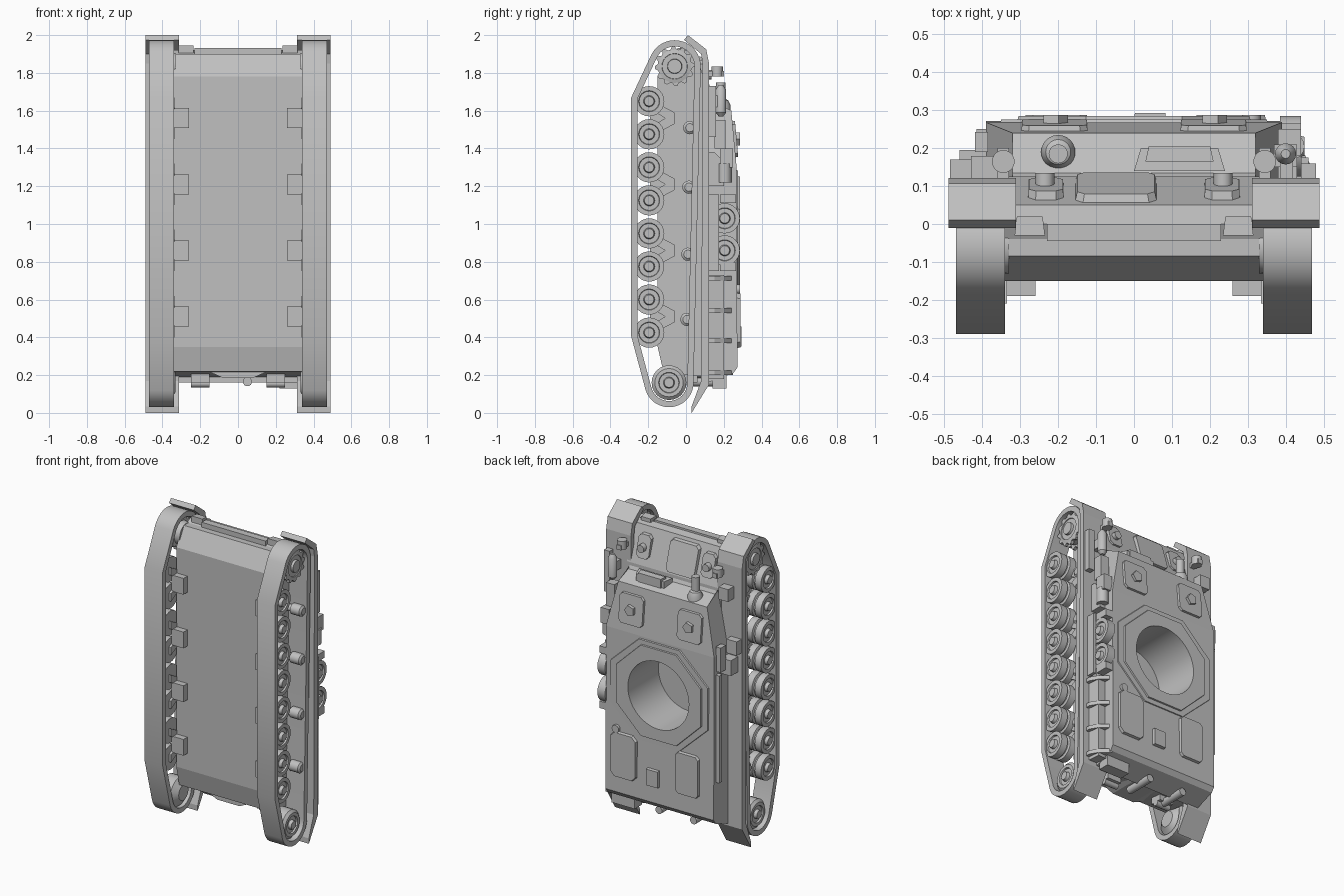
import bpy, bmesh, math
from mathutils import Vector
from mathutils.geometry import convex_hull_2d

if "Cube" in bpy.data.objects:
    bpy.data.objects.remove(bpy.data.objects["Cube"], do_unlink=True)

grey = bpy.data.materials.new("plain_grey")
grey.use_nodes = True
grey.diffuse_color = (0.53, 0.53, 0.53, 1)
grey.node_tree.nodes["Principled BSDF"].inputs["Base Color"].default_value = (0.53, 0.53, 0.53, 1)


def finish(name, bm, smooth=False):
    bmesh.ops.recalc_face_normals(bm, faces=bm.faces)
    mesh = bpy.data.meshes.new(name)
    bm.to_mesh(mesh)
    bm.free()
    mesh.materials.append(grey)
    ob = bpy.data.objects.new(name, mesh)
    bpy.context.collection.objects.link(ob)
    if smooth:
        bpy.ops.object.select_all(action="DESELECT")
        ob.select_set(True)
        bpy.context.view_layer.objects.active = ob
        bpy.ops.object.shade_smooth_by_angle(angle=math.radians(35))
    return ob


def loft(name, rings, smooth=False, closed=False):
    """Skin rings of equal length; cap the ends, or close into a loop."""
    bm = bmesh.new()
    vs = [[bm.verts.new(p) for p in ring] for ring in rings]
    n = len(vs[0])
    for a, b in zip(vs, vs[1:] + (vs[:1] if closed else [])):
        for i in range(n):
            j = (i + 1) % n
            bm.faces.new((a[i], a[j], b[j], b[i]))
    if not closed:
        bm.faces.new(vs[0])
        bm.faces.new(vs[-1])
    return finish(name, bm, smooth)


def prism_x(name, pts, lo, hi):
    return loft(name, [[(x, y, z) for y, z in pts] for x in (lo, hi)])


def prism_y(name, pts, lo, hi, inset=0.92):
    """Plate on the deck with a chamfered top edge."""
    cx = sum(p[0] for p in pts) / len(pts)
    cz = sum(p[1] for p in pts) / len(pts)
    top = [(cx + (x - cx) * inset, hi, cz + (z - cz) * inset) for x, z in pts]
    return loft(name, [[(x, lo, z) for x, z in pts], top])


def box(name, x, y, z, inset=1):
    return prism_y(name, [(x[0], z[0]), (x[1], z[0]), (x[1], z[1]), (x[0], z[1])], y[0], y[1], inset)


def lid(name, x, y, z, tilt=0, c=.02):
    """Plate with clipped corners, leaning back toward +z by the tilt."""
    (a, b), (l, h) = x, z
    pts = [(a + c, l), (b - c, l), (b, l + c), (b, h - c), (b - c, h), (a + c, h), (a, h - c), (a, l + c)]
    ob = prism_y(name, pts, y[0], y[1], .95)
    for v in ob.data.vertices:
        v.co.y -= (v.co.z - (l + h) / 2) * tilt
    return ob


def lathe(name, profile, centre, axis, seg=24):
    """Turn (radius, distance) pairs about an axis."""
    q = Vector((0, 0, 1)).rotation_difference(Vector(axis))
    rings = []
    for r, d in profile:
        rings.append([Vector(centre) + q @ Vector((r * math.cos(t), r * math.sin(t), d))
                      for t in (math.tau * i / seg for i in range(seg))])
    return loft(name, rings, seg > 8)


def cyl(name, r, length, centre, axis, seg=20):
    return lathe(name, [(r, 0), (r, length)], centre, axis, seg)


def circle(y, z, r, n):
    return [(y + r * math.cos(math.tau * i / n), z + r * math.sin(math.tau * i / n)) for i in range(n)]


# Lower hull
hull = prism_x("hull", [(-.12, .22), (-.15, .35), (-.15, 1.78), (-.085, 1.9), (-.04, 1.9), (.0, 1.92),
                        (.05, 1.91), (.125, 1.68), (.125, .19), (.02, .2)], -.34, .34)

# Superstructure: top z, bottom z, half width, top y
sections = [(1.64, 1.68, .32, .135), (1.60, 1.66, .32, .24), (1.3, 1.3, .39, .268),
            (.24, .24, .39, .272), (.21, .16, .39, .25)]
upper = loft("superstructure", [[(-w, .115, zb), (w, .115, zb), (w, y, zt), (-w, y, zt)]
                                for zt, zb, w, y in sections])

# Turret ring collar
ring_z = .955
collars = []
for cname, r, wide, y in (("outer_collar", .365, 1.07, .276), ("inner_collar", .33, 1.03, .285)):
    pts = [(r * wide * math.cos(a), ring_z + r * math.sin(a))
           for a in (math.pi / 8 + i * math.pi / 4 for i in range(8))]
    collars.append(prism_y(cname, pts, .25, y, .97))

# Turret well cut through deck
cutter = cyl("well_cutter", .22, .6, (0, -.03, ring_z), (0, 1, 0), 48)
for ob in [hull, upper] + collars:
    mod = ob.modifiers.new("well", "BOOLEAN")
    mod.object = cutter
    mod.solver = "EXACT"
    bpy.context.view_layer.objects.active = ob
    bpy.ops.object.modifier_apply(modifier="well")
bpy.data.objects.remove(cutter, do_unlink=True)

# Track outline and its inward offset
outer = [Vector(p) for p in circle(-.06, 1.835, .138, 40) + circle(-.09, .16, .13, 40)]
outer += [Vector((-.29, 1.67)), Vector((-.29, .405))]
outer = [outer[i] for i in convex_hull_2d(outer)]
mid = sum(outer, Vector((0, 0))) / len(outer)
inner = []
for i, p in enumerate(outer):
    norms = []
    for a, b in ((outer[i - 1], p), (p, outer[(i + 1) % len(outer)])):
        e = (b - a).normalized()
        n = Vector((-e.y, e.x))
        norms.append(n if n.dot(mid - a) > 0 else -n)
    inner.append(p + (norms[0] + norms[1]) * .033 / (1 + norms[0].dot(norms[1])))

wheel = [(.05, .35), (.08, .35), (.08, .395), (.065, .4), (.065, .41), (.08, .415), (.08, .46),
         (.056, .46), (.053, .45), (.03, .45), (.025, .47), (.012, .47)]
fender = [(-.01, 1.975), (.01, 2), (.107, 1.925), (.122, 1.85), (.122, .15), (.03, 0),
          (.03, .035), (.08, .17), (.088, 1.85), (.08, 1.9)]

for s, side in ((1, "left"), (-1, "right")):
    ax = (s, 0, 0)

    def span(a, b):
        return sorted((s * a, s * b))

    # Running gear
    loft(side + "_track", [[(s * x, p.x, p.y) for p in loop] for x, loop in
                           ((.34, outer), (.47, outer), (.47, inner), (.34, inner))], True, True)
    for i in range(8):
        lathe(f"{side}_road_wheel_{i}", wheel, (0, -.195, 1.65 - .175 * i), ax)
    for i, z in enumerate((1.51, 1.195, .84, .495)):
        lathe(f"{side}_return_roller_{i}", [(.022, .33), (.022, .38), (.035, .385), (.035, .45), (.022, .46)],
              (0, .02 - .005 * i, z), ax, 16)
    for i in range(4):
        z = 1.56 - .35 * i
        box(f"{side}_arm_bracket_{i}", span(.26, .345), (-.19, -.06), (z - .053, z + .053))
        for d in (-.085, .085):
            arm = [(-.21, z + d - .025), (-.21, z + d + .025), (-.06, z + .03), (-.06, z - .03)]
            prism_x(f"{side}_arm", arm, s * .335, s * .36)
    teeth = [(-.06 + r * math.cos(a), 1.835 + r * math.sin(a)) for r, a in
             ((.105 if i % 4 < 2 else .09, math.tau * i / 48) for i in range(48))]
    for x in (.365, .43):
        prism_x(side + "_sprocket_teeth", teeth, s * x, s * (x + .02))
    lathe(side + "_sprocket", [(.07, .33), (.088, .45), (.068, .455), (.065, .445), (.04, .445), (.037, .465)],
          (0, -.06, 1.835), ax)
    lathe(side + "_idler", [(.05, .33), (.092, .36), (.092, .44), (.075, .455), (.055, .455), (.052, .445),
                            (.03, .445), (.025, .465)], (0, -.09, .16), ax)

    # Fender and front fittings
    prism_x(side + "_fender", fender, s * .312, s * .49)
    box(side + "_tow_hook", span(.235, .315), (-.03, .02), (1.88, 1.945), .85)
    lid(side + "_front_lug", span(.185, .28), (.07, .105), (1.72, 1.87), .25)
    cyl(side + "_front_lug_knob", .025, .06, (s * .235, .075, 1.79), (0, 1, 0), 12)
    cyl(side + "_headlight", .03, .055, (s * .345, .165, 1.78), (0, 0, 1))
    box(side + "_headlight_bracket", span(.33, .36), (.11, .2), (1.78, 1.81))

    # Front roof hatch on sloped deck
    lid(side + "_roof_hatch", span(.12, .3), (.235, .268), (1.35, 1.55), .09)
    cyl(side + "_hatch_knob", .036, .032, (s * .21, .255, 1.45), (0, 1, 0), 5)

# Bow plates
box("bow_beam", (-.23, .23), (-.045, .0), (1.88, 1.932))
lid("glacis_plate", (-.155, .06), (.085, .108), (1.69, 1.89), .3)

# Driver visor and bow ball mount on front face
box("visor_frame", (.0, .24), (.14, .2), (1.58, 1.665), .85)
box("visor_slit", (.03, .21), (.165, .205), (1.6, 1.675), .9)
lathe("ball_mount", [(.045, 0), (.045, .05), (.033, .075), (.015, .085)], (-.2, .19, 1.58), (0, 0, 1))
cyl("ball_mount_barrel", .025, .13, (-.2, .185, 1.62), (0, 0, 1))

# Rear deck hatches
lid("engine_hatch_left", (.16, .35), (.26, .288), (.34, .64), 0, .03)
lid("engine_hatch_right", (-.29, -.12), (.26, .288), (.35, .63))
box("engine_vent", (.0, .085), (.26, .293), (.35, .46), .95)
cyl("filler_cap", .025, .025, (.31, .262, .655), (0, 1, 0), 14)

# Stern: tapered plate, pipes, step and towing gear
prism_y("stern_plate", [(-.2, .24), (-.08, .185), (.08, .185), (.2, .24)], -.1, .11, 1)
for x in (-.2, .05):
    cyl("stern_pipe", .024, .19, (x, .02, .165), (0, 1, 0), 16)
box("stern_step", (.22, .385), (.14, .215), (.13, .22))
for x in (-.2, .2):
    box("stern_bracket", (x - .05, x + .05), (-.02, .06), (.16, .23))
    cyl("stern_tow_pin", .02, .1, (x - .05, .02, .155), (1, 0, 0), 12)

# Left fender stowage
box("tool_case", (.44, .48), (.115, .16), (1.46, 1.73))
lathe("extinguisher", [(.012, 0), (.028, .02), (.028, .14), (.012, .165)], (.4, .185, 1.57), (0, 0, 1), 16)
box("extinguisher_rack", (.385, .42), (.11, .19), (1.62, 1.68))
box("jack_block", (.37, .43), (.15, .21), (1.4, 1.55))
box("jack_head", (.38, .44), (.18, .25), (1.3, 1.4))
prism_x("fender_locker", [(.115, 1.2), (.115, 1.38), (.15, 1.38), (.2, 1.33), (.2, 1.2)], .38, .43)
cyl("jack_cup", .035, .1, (.415, .205, 1.22), (0, 0, 1), 16)
for z in (.945 + .085, .945 - .085):
    lathe("spare_wheel", [(.08, .385), (.08, .44), (.056, .44), (.053, .43), (.03, .43), (.025, .45)],
          (0, .205, z), (1, 0, 0))
for z in (.75, 1.11):
    box("spare_wheel_bracket", (.38, .44), (.18, .265), (z, z + .045))
box("spare_wheel_panel", (.44, .46), (.115, .175), (.75, 1.155))

# Sloped stowage bin with dividers
loft("stowage_bin", [[(.38, .115, z), (.45, .115, z), (.44, .2, z), (.38, .2, z)] for z in (.18, .73)])
for z in (.2, .37, .53, .7):
    loft("bin_rib", [[(.38, .115, q), (.47, .115, q), (.47, .15, q), (.44, .2, q), (.38, .25, q)]
                     for q in (z, z + .025)])

# Right fender fittings
box("right_fender_box", (-.485, -.41), (.115, .17), (1.3, 1.39))
box("right_fender_case", (-.46, -.39), (.115, .195), (1.17, 1.27))
box("right_side_clamp", (-.42, -.385), (.19, .243), (1.2, 1.36))
box("right_front_case", (-.43, -.36), (.115, .18), (1.64, 1.72))
box("right_side_rod", (-.415, -.385), (.22, .25), (.48, 1.18))
